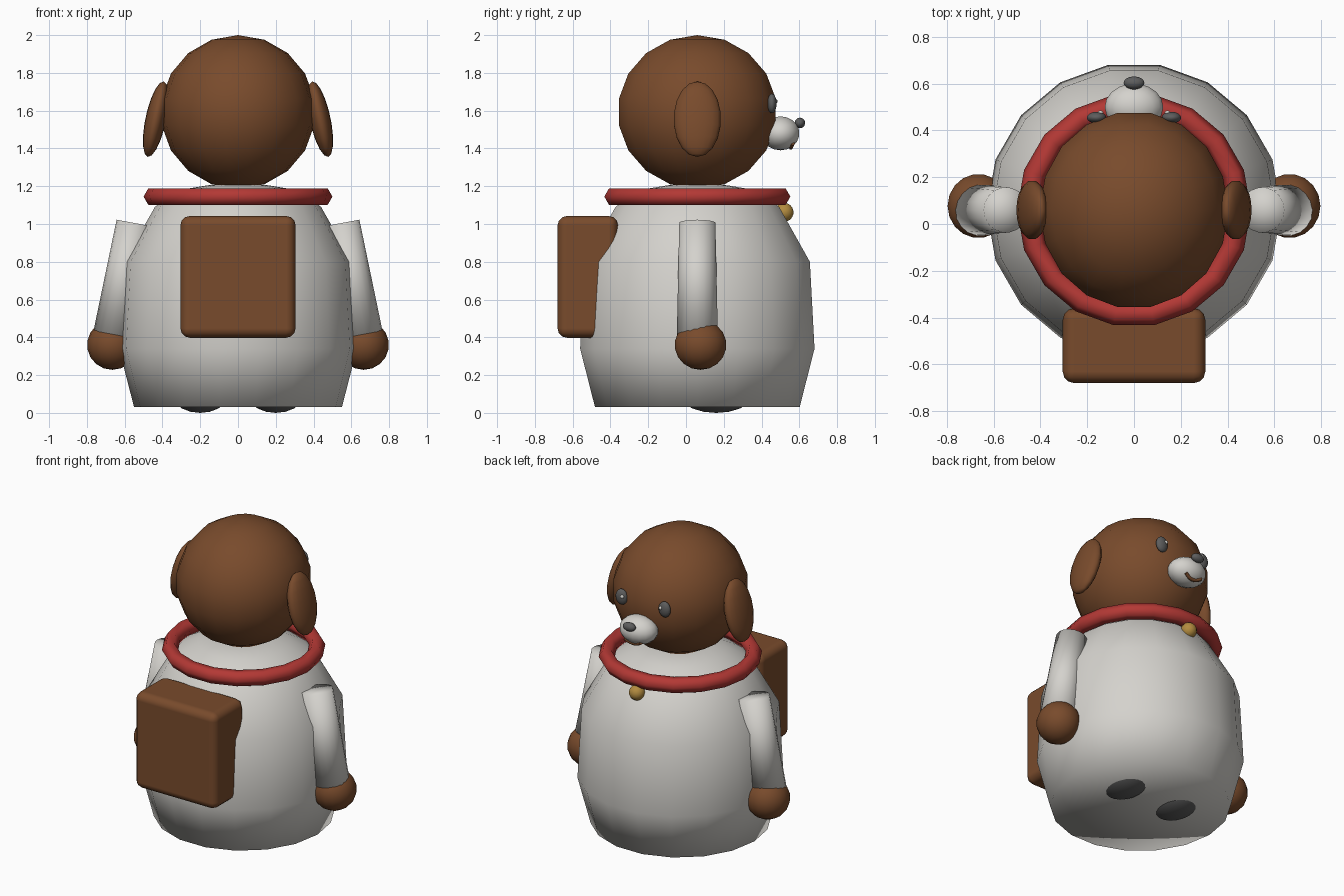
import bpy, bmesh
from math import sin, cos, pi, radians
from mathutils import Vector

cube = bpy.data.objects.get("Cube")
if cube:
    bpy.data.objects.remove(cube, do_unlink=True)

SEG = 18      # sides around every round part
MID = 0.06    # y of the body axis


def material(name, rgb):
    m = bpy.data.materials.new(name)
    m.use_nodes = True
    color = (*rgb, 1)
    m.diffuse_color = color
    m.node_tree.nodes["Principled BSDF"].inputs["Base Color"].default_value = color
    return m


BROWN = material("brown", (0.19, 0.07, 0.025))
WHITE = material("soft white", (0.66, 0.645, 0.61))
RED = material("red", (0.45, 0.04, 0.035))
GOLD = material("gold", (0.45, 0.26, 0.05))
DARK = material("dark grey", (0.11, 0.11, 0.11))


def finish(name, bm, mat, loc, tilt=0, smooth=True):
    bmesh.ops.recalc_face_normals(bm, faces=bm.faces)
    me = bpy.data.meshes.new(name)
    bm.to_mesh(me)
    bm.free()
    me.materials.append(mat)
    me.polygons.foreach_set("use_smooth", [smooth] * len(me.polygons))
    ob = bpy.data.objects.new(name, me)
    bpy.context.scene.collection.objects.link(ob)
    ob.location = loc
    ob.rotation_euler.y = radians(tilt)
    return ob


def lathe(name, profile, mat, loc, scale=(1, 1, 1), tilt=0, closed=False):
    """Turn a (radius, height) profile around the z axis."""
    bm = bmesh.new()
    verts = [bm.verts.new((r, 0, z)) for r, z in profile]
    pairs = list(zip(verts, verts[1:]))
    if closed:
        pairs.append((verts[-1], verts[0]))
    edges = [bm.edges.new(p) for p in pairs]
    bmesh.ops.spin(bm, geom=verts + edges, cent=(0, 0, 0), axis=(0, 0, 1),
                   angle=2 * pi, steps=SEG)
    bmesh.ops.remove_doubles(bm, verts=bm.verts, dist=1e-5)
    bmesh.ops.scale(bm, vec=scale, verts=bm.verts)
    return finish(name, bm, mat, loc, tilt)


def ball(name, radii, mat, loc, tilt=0, rings=9):
    profile = [(sin(pi * i / rings), cos(pi * i / rings)) for i in range(rings + 1)]
    return lathe(name, profile, mat, loc, radii, tilt)


# Body with domed shoulders and flat base
lathe("body", [(0, 0.03), (0.55, 0.03), (0.63, 0.34), (0.605, 0.8), (0.44, 1.09),
               (0.40, 1.12), (0.28, 1.185), (0.16, 1.205), (0, 1.21)],
      WHITE, (0, MID, 0))

# Collar with a hexagonal section, and its bell
lathe("collar", [(0.45 + 0.05 * cos(pi * i / 3), 0.05 * sin(pi * i / 3)) for i in range(6)],
      RED, (0, MID, 1.145), closed=True)
ball("bell", (0.05, 0.05, 0.05), GOLD, (0, 0.52, 1.062))

# Head and face
ball("head", (0.41, 0.428, 0.407), BROWN, (0, MID, 1.593))
ball("muzzle", (0.127, 0.102, 0.09), WHITE, (0, 0.5, 1.48))
ball("nose", (0.045, 0.028, 0.028), DARK, (0, 0.603, 1.535))

# Smile as a thin tube under the muzzle
curve = bpy.data.curves.new("mouth", "CURVE")
curve.dimensions = "3D"
curve.bevel_depth = 0.012
curve.bevel_resolution = 1
curve.use_fill_caps = True
line = curve.splines.new("POLY")
line.points.add(6)
for i, p in enumerate(line.points):
    t = i / 3 - 1
    p.co = (0.06 * t, 0.555 + 0.01 * t * t, 1.405 + 0.022 * t * t, 1)
curve.materials.append(BROWN)
bpy.context.scene.collection.objects.link(bpy.data.objects.new("mouth", curve))

# Paired parts
for side, s in (("left", 1), ("right", -1)):
    ball(side + "_ear", (0.055, 0.127, 0.204), BROWN, (0.435 * s, MID, 1.555), -12 * s)
    ball(side + "_eye", (0.042, 0.025, 0.052), DARK, (0.16 * s, 0.455, 1.638))
    ball(side + "_eye_glint", (0.012, 0.01, 0.012), WHITE, (0.143 * s, 0.475, 1.65))
    lathe(side + "_arm", [(0, -0.3), (0.11, -0.3), (0.097, 0.3), (0, 0.3)],
          WHITE, (0.602 * s, MID, 0.71), tilt=-10.5 * s)
    ball(side + "_hand", (0.134, 0.139, 0.132), BROWN, (0.665 * s, 0.077, 0.36))
    ball(side + "_foot", (0.15, 0.2, 0.1), DARK, (0.2 * s, 0.16, 0.1))

# Backpack with rounded edges
bm = bmesh.new()
bmesh.ops.create_cube(bm, size=1)
bmesh.ops.scale(bm, vec=Vector((0.61, 0.32, 0.645)), verts=bm.verts)
pack = finish("backpack", bm, BROWN, (0, -0.52, 0.72))
bevel = pack.modifiers.new("rounded edges", "BEVEL")
bevel.width = 0.05
bevel.segments = 3
bevel.harden_normals = True
